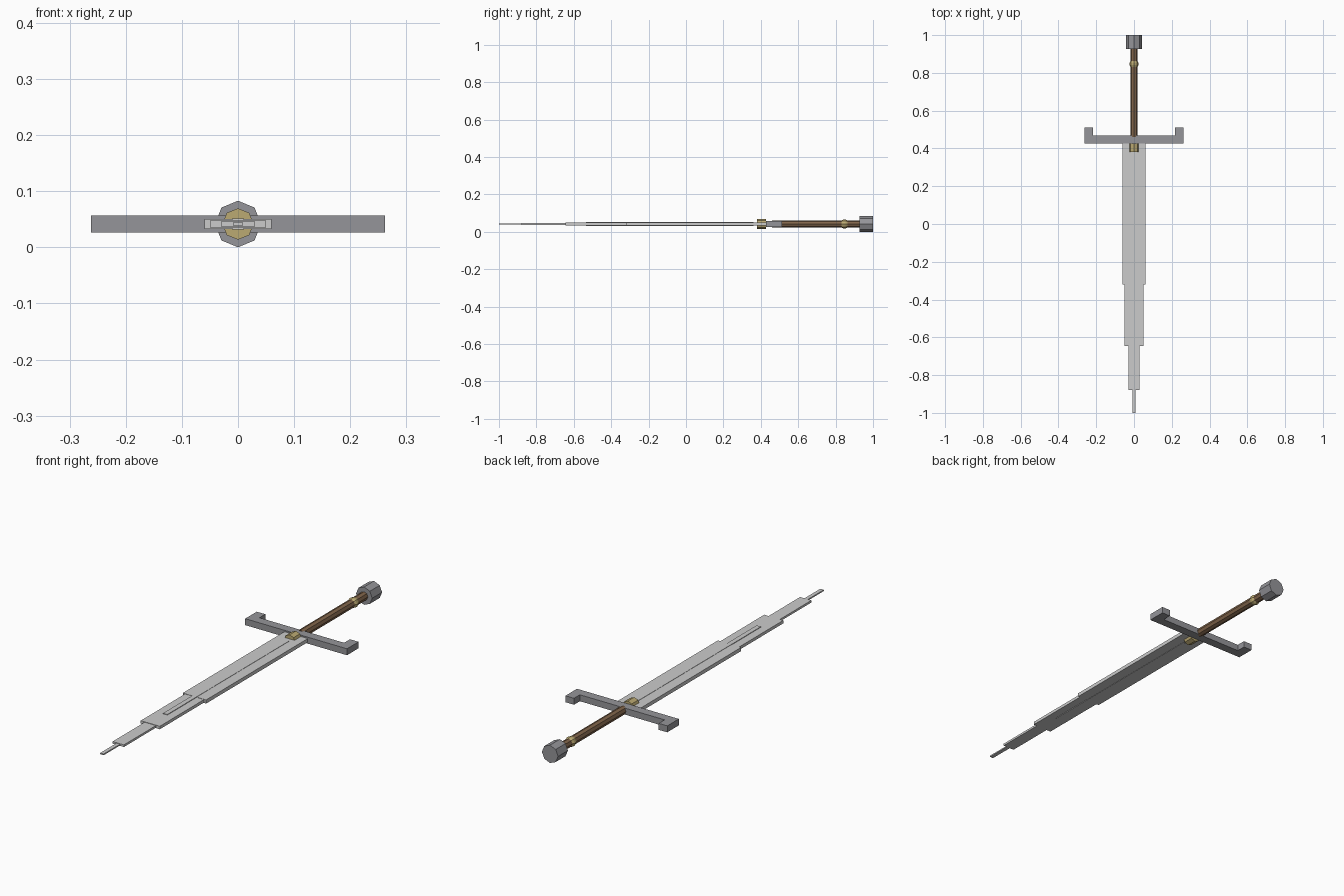
import bpy, bmesh, math
from mathutils import Matrix

if "Cube" in bpy.data.objects:
    bpy.data.objects.remove(bpy.data.objects["Cube"])

ZC = 0.0415  # height of the sword's long axis


def material(name, rgb):
    m = bpy.data.materials.new(name)
    m.diffuse_color = (*rgb, 1)
    m.use_nodes = True
    m.node_tree.nodes["Principled BSDF"].inputs["Base Color"].default_value = m.diffuse_color
    return m


STEEL = material("steel", (0.60, 0.60, 0.63))
IRON = material("iron", (0.30, 0.30, 0.32))
LEATHER = material("leather", (0.22, 0.13, 0.07))
BRASS = material("brass", (0.50, 0.40, 0.17))


def finish(name, bm, mat):
    bmesh.ops.recalc_face_normals(bm, faces=bm.faces)
    mesh = bpy.data.meshes.new(name)
    bm.to_mesh(mesh)
    bm.free()
    mesh.materials.append(mat)
    ob = bpy.data.objects.new(name, mesh)
    ob.location.z = ZC
    bpy.context.collection.objects.link(ob)
    return ob


def box(name, half_w, y0, y1, half_t, mat):
    bm = bmesh.new()
    bmesh.ops.create_cube(bm, size=1)
    for v in bm.verts:
        v.co = (v.co.x * 2 * half_w, (y0 + y1) / 2 + v.co.y * (y1 - y0), v.co.z * 2 * half_t)
    return finish(name, bm, mat)


def prism(name, radius, y0, y1, mat, sides=8):
    bm = bmesh.new()
    bmesh.ops.create_cone(bm, cap_ends=True, segments=sides, radius1=radius, radius2=radius,
                          depth=y1 - y0, matrix=Matrix.Translation((0, (y0 + y1) / 2, 0))
                          @ Matrix.Rotation(math.pi / 2, 4, 'X'))
    return finish(name, bm, mat)


# Blade: stepped slabs, each narrower and thinner toward the tip
box("blade_base", 0.060, -0.32, 0.43, 0.0085, STEEL)
box("blade_middle", 0.049, -0.645, -0.32, 0.007, STEEL)
box("blade_end", 0.029, -0.88, -0.645, 0.005, STEEL)
box("blade_tip", 0.009, -1.0, -0.88, 0.003, STEEL)
box("blade_rib", 0.011, -0.535, 0.36, 0.0098, STEEL)

# Crossguard: one outline with both ends turned toward the pommel
right = [(0.262, 0.427), (0.262, 0.512), (0.218, 0.512), (0.218, 0.469)]
outline = right + [(-x, y) for x, y in reversed(right)]
bm = bmesh.new()
face = bm.faces.new([bm.verts.new((x, y, -0.015)) for x, y in outline])
ext = bmesh.ops.extrude_face_region(bm, geom=[face])
bmesh.ops.translate(bm, vec=(0, 0, 0.03),
                    verts=[g for g in ext["geom"] if isinstance(g, bmesh.types.BMVert)])
finish("crossguard", bm, IRON)

# Hilt: octagonal parts along the axis
prism("blade_collar", 0.028, 0.38, 0.427, BRASS)
prism("grip", 0.0195, 0.46, 0.93, LEATHER)
prism("pommel", 0.0415, 0.927, 1.0, IRON)

# Grip ring: bevelled octagonal band
ring = prism("grip_ring", 0.0235, 0.830, 0.864, BRASS)
for v in ring.data.vertices:
    v.co.x *= 0.8
    v.co.z *= 0.8
bm = bmesh.new()
bm.from_mesh(ring.data)
long_edges = [e for e in bm.edges if abs(e.verts[0].co.y - e.verts[1].co.y) > 0.01]
cuts = bmesh.ops.subdivide_edges(bm, edges=long_edges, cuts=2)
for v in {g for g in cuts["geom_inner"] if isinstance(g, bmesh.types.BMVert)}:
    v.co.x *= 1.25
    v.co.z *= 1.25
bm.to_mesh(ring.data)
bm.free()
